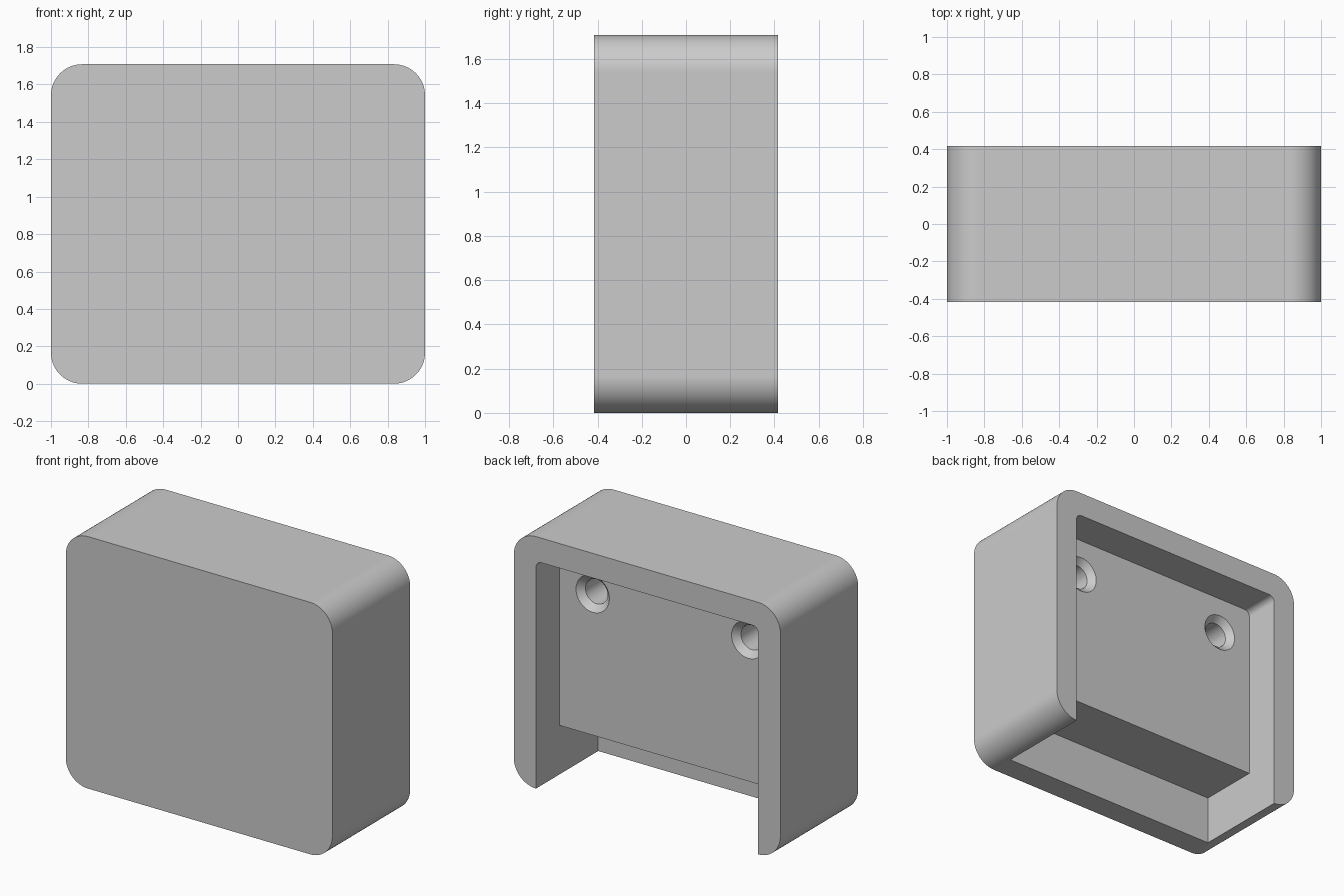
import bpy, bmesh
from math import pi, sin, cos, radians
from mathutils import Matrix

if "Cube" in bpy.data.objects:
    bpy.data.objects.remove(bpy.data.objects["Cube"], do_unlink=True)

U = 1 / 12                      # design unit
HEIGHT = 20.5 * U
WALL = 2 * U
FRONT, BACK = -5 * U, 5 * U
INNER = 12 * U - WALL           # half width of the opening
PANEL = BACK - 3 * U            # plane of the recessed panel

grey = bpy.data.materials.new("light grey")
grey.use_nodes = True
colour = (0.6, 0.6, 0.6, 1)
grey.diffuse_color = colour
grey.node_tree.nodes["Principled BSDF"].inputs["Base Color"].default_value = colour


def make_object(name, bm):
    bmesh.ops.recalc_face_normals(bm, faces=bm.faces)
    mesh = bpy.data.meshes.new(name)
    bm.to_mesh(mesh)
    bm.free()
    mesh.materials.append(grey)
    obj = bpy.data.objects.new(name, mesh)
    bpy.context.collection.objects.link(obj)
    return obj


def rounded_slab(name, half, z0, z1, y0, y1, top_r=0, bottom_r=0, steps=16):
    """Rounded rectangle in x-z, extruded along y."""
    corners = ((1, z1, -1, top_r, 0), (-1, z1, -1, top_r, 1),
               (-1, z0, 1, bottom_r, 2), (1, z0, 1, bottom_r, 3))
    bm = bmesh.new()
    verts = []
    for side, z, inward, r, quarter in corners:
        n = steps if r else 0
        for i in range(n + 1):
            a = (quarter + i / max(n, 1)) * pi / 2
            verts.append(bm.verts.new((side * (half - r) + r * cos(a), y0,
                                       z + inward * r + r * sin(a))))
    face = bm.faces.new(verts)
    ext = bmesh.ops.extrude_face_region(bm, geom=[face])
    moved = [v for v in ext["geom"] if isinstance(v, bmesh.types.BMVert)]
    bmesh.ops.translate(bm, verts=moved, vec=(0, y1 - y0, 0))
    return make_object(name, bm)


def round_cutter(name, x, z, y0, y1, r0, r1):
    """Cylinder or cone along y, with radius r0 at y0 and r1 at y1."""
    bm = bmesh.new()
    place = Matrix.Translation((x, (y0 + y1) / 2, z)) @ Matrix.Rotation(radians(-90), 4, "X")
    bmesh.ops.create_cone(bm, cap_ends=True, segments=48, radius1=r0, radius2=r1,
                          depth=y1 - y0, matrix=place)
    return make_object(name, bm)


def cut(target, cutter):
    cutter.hide_render = True
    mod = target.modifiers.new("cut", "BOOLEAN")
    mod.operation = "DIFFERENCE"
    mod.solver = "EXACT"
    mod.object = cutter
    bpy.context.view_layer.update()
    bpy.ops.object.modifier_apply(modifier=mod.name)
    bpy.data.objects.remove(cutter, do_unlink=True)


# Outer block with rounded corners
housing = rounded_slab("housing", 12 * U, 0, HEIGHT, FRONT, BACK, WALL, WALL)
bpy.ops.object.select_all(action="DESELECT")
housing.select_set(True)
bpy.context.view_layer.objects.active = housing

# Back recess, open at the bottom
cut(housing, rounded_slab("recess_cutter", INNER, -U, HEIGHT - WALL, PANEL, BACK + U, U / 2))

# Deep slot under the panel
cut(housing, rounded_slab("slot_cutter", INNER, -U, 4 * U, FRONT + WALL, BACK + U))

# Two blind countersunk screw holes
for x in (-7 * U, 7 * U):
    z = HEIGHT - 5 * U
    cut(housing, round_cutter("hole_cutter", x, z, FRONT + WALL, PANEL + U, U, U))
    cut(housing, round_cutter("countersink_cutter", x, z, PANEL - U / 2, PANEL + U / 2, U, 2 * U))

# Smooth curves with crisp edges and clean flats
bpy.ops.object.shade_smooth_by_angle(angle=radians(30))
weighted = housing.modifiers.new("clean_flats", "WEIGHTED_NORMAL")
weighted.keep_sharp = True
